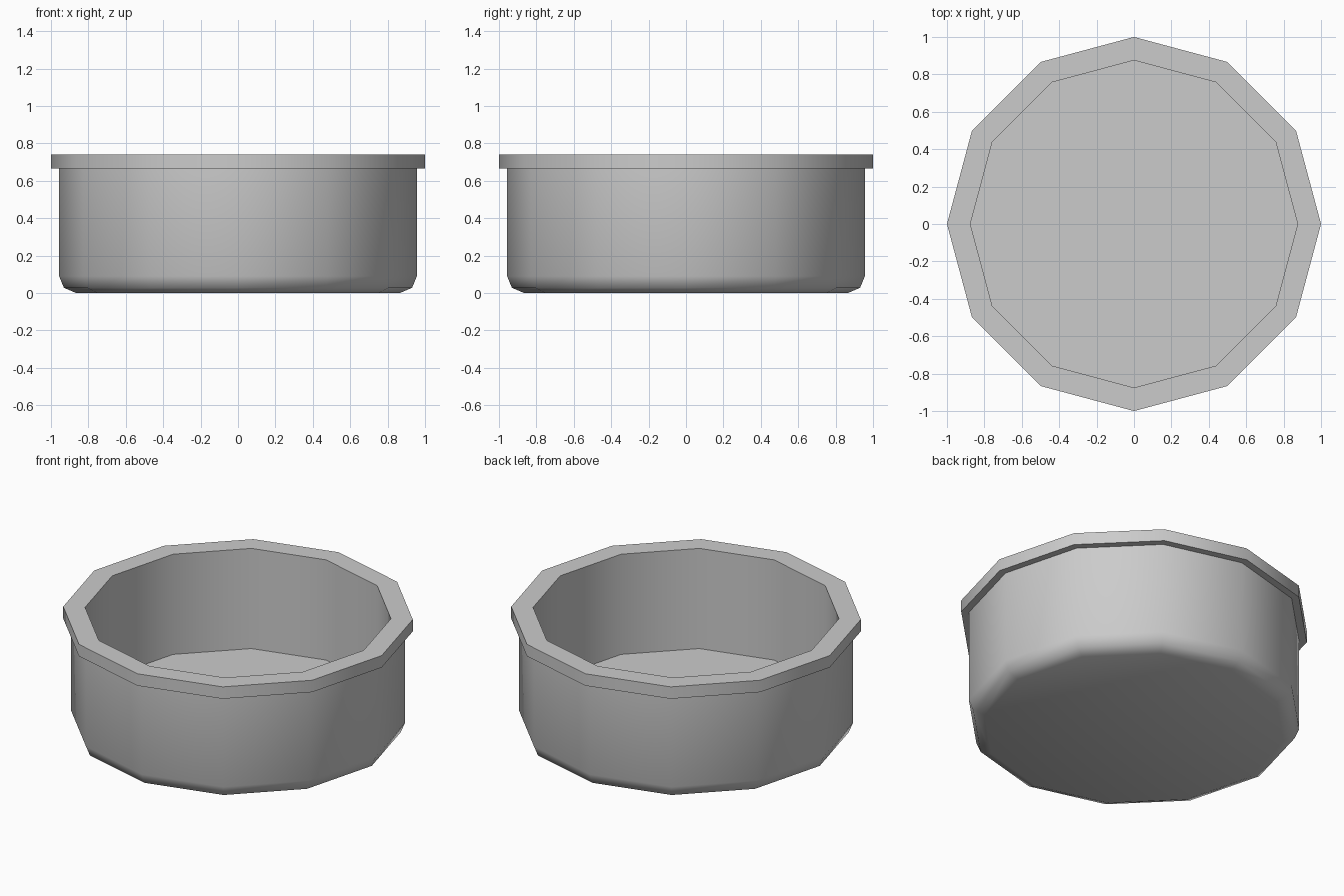
import bpy, bmesh, math

if "Cube" in bpy.data.objects:
    bpy.data.objects.remove(bpy.data.objects["Cube"])

SIDES = 12

# Cross-section (radius, height): rounded base, outer wall, rim lip, inner wall, inner floor
profile = [
    (0.865, 0.0), (0.931, 0.028), (0.956, 0.09), (0.956, 0.665),
    (1.0, 0.665), (1.0, 0.74), (0.875, 0.74), (0.875, 0.11),
]

bm = bmesh.new()
rings = []
for r, z in profile:
    rings.append([bm.verts.new((r * math.cos(i * math.tau / SIDES),
                                r * math.sin(i * math.tau / SIDES), z))
                  for i in range(SIDES)])

# Skin the rings, then close the base and the inner floor
for a, b in zip(rings, rings[1:]):
    for i in range(SIDES):
        j = (i + 1) % SIDES
        bm.faces.new((a[i], a[j], b[j], b[i]))
bm.faces.new(rings[0][::-1])
bm.faces.new(rings[-1])
bmesh.ops.recalc_face_normals(bm, faces=bm.faces)

mesh = bpy.data.meshes.new("bowl")
bm.to_mesh(mesh)
bm.free()
bowl = bpy.data.objects.new("bowl", mesh)
bpy.context.collection.objects.link(bowl)

# Smooth sides and base curve, crisp rim
bpy.context.view_layer.objects.active = bowl
bowl.select_set(True)
bpy.ops.object.shade_smooth_by_angle(angle=math.radians(50))
